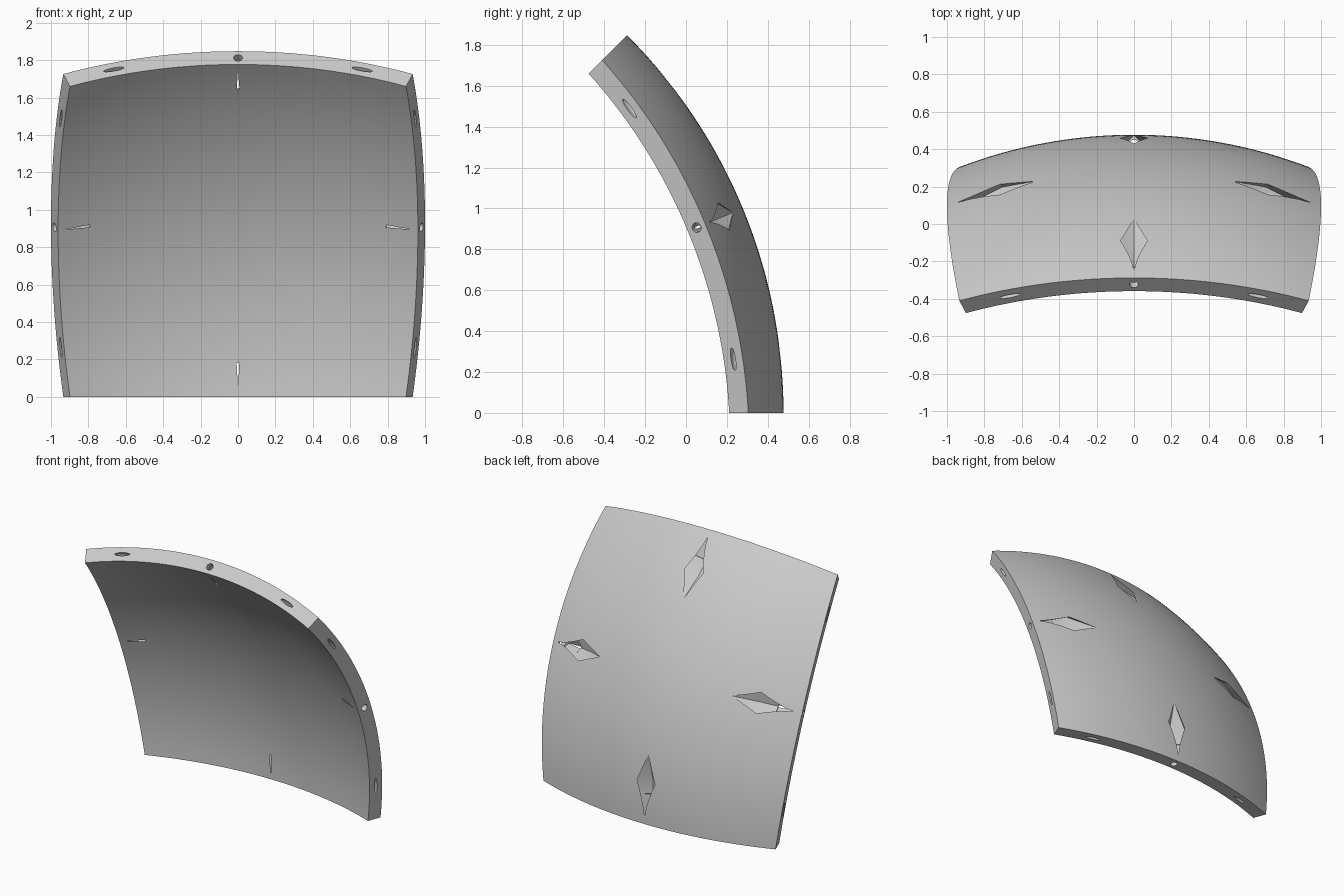
import bpy, bmesh, math
from mathutils import Vector, Matrix

if "Cube" in bpy.data.objects:
    bpy.data.objects.remove(bpy.data.objects["Cube"])

HALF = math.radians(22.5)            # half the angle each panel side spans
OUTER = 1 / math.sin(HALF)           # outer sphere radius
INNER = OUTER - 0.1
MID = (OUTER + INNER) / 2
CENTRE = Vector((0, -2.136, 0))      # centre of the sphere
RIGHT = Vector((1, 0, 0))
OUT = Vector((0, math.cos(HALF), math.sin(HALF)))
UP = Vector((0, -math.sin(HALF), math.cos(HALF)))

grey = bpy.data.materials.new("light_grey")
grey.use_nodes = True
grey.diffuse_color = (0.6, 0.6, 0.6, 1)
grey.node_tree.nodes["Principled BSDF"].inputs["Base Color"].default_value = (0.6, 0.6, 0.6, 1)


def make_object(name, bm):
    bmesh.ops.recalc_face_normals(bm, faces=bm.faces)
    mesh = bpy.data.meshes.new(name)
    bm.to_mesh(mesh)
    bm.free()
    mesh.materials.append(grey)
    obj = bpy.data.objects.new(name, mesh)
    bpy.context.scene.collection.objects.link(obj)
    return obj


def frame(origin, x, y, z):
    m = Matrix((x, y, z)).transposed().to_4x4()
    m.translation = origin
    return m


def edge_frames():
    """One frame per panel edge: x along it, y into the panel, z outward."""
    for k in range(4):
        turn = Matrix.Rotation(k * math.pi / 2, 3, OUT)
        side, along = turn @ UP, turn @ RIGHT
        radial = OUT * math.cos(HALF) + side * math.sin(HALF)
        inward = OUT * math.sin(HALF) - side * math.cos(HALF)
        yield along, inward, radial


# Curved panel: square patch of a thick sphere
bm = bmesh.new()
bmesh.ops.create_grid(bm, x_segments=40, y_segments=40, size=1)
for v in bm.verts:
    d = RIGHT * math.tan(v.co.x * HALF) + UP * math.tan(v.co.y * HALF) + OUT
    v.co = CENTRE + d.normalized() * OUTER
ext = bmesh.ops.extrude_face_region(bm, geom=bm.faces[:])
for v in ext["geom"]:
    if isinstance(v, bmesh.types.BMVert):
        v.co = CENTRE + (v.co - CENTRE) * (INNER / OUTER)
panel = make_object("curved_panel", bm)

# Fastener pockets: diamond sections (distance from edge, width, top, bottom)
SECTIONS = [(0.04, 0.047, 0.047, 0.050), (0.13, 0.060, 0.060, 0.058),
            (0.18, 0.072, 0.072, 0.063), (0.182, 0.072, 0.072, 0.052),
            (0.30, 0.104, 0.104, 0.045)]
bm = bmesh.new()
for along, inward, radial in edge_frames():
    m = frame(CENTRE + radial * MID, along, inward, radial)
    rings = [[bm.verts.new(m @ Vector(p)) for p in
              ((w, s, 0), (0, s, top), (-w, s, 0), (0, s, -low))]
             for s, w, top, low in SECTIONS]
    tip = bm.verts.new(m @ Vector((0, 0.49, 0.004)))
    bm.faces.new(rings[0])
    for i in range(4):
        j = (i + 1) % 4
        for a, b in zip(rings, rings[1:]):
            bm.faces.new((a[i], a[j], b[j], b[i]))
        bm.faces.new((rings[-1][i], rings[-1][j], tip))
pockets = make_object("pocket_cutter", bm)

# Edge holes: a round bore in the middle and a lens slot on each side
bm = bmesh.new()
for along, inward, radial in edge_frames():
    m = frame(CENTRE + radial * MID, along, inward, radial)
    bore = m @ Matrix.Rotation(math.pi / 2, 4, "X")
    bmesh.ops.create_cone(bm, cap_ends=True, segments=16, radius1=0.024,
                          radius2=0.024, depth=0.14, matrix=bore)
    for sign in (-1, 1):
        turn = Matrix.Rotation(sign * math.radians(15), 3, inward)
        r, t = turn @ radial, turn @ along
        slot = frame(CENTRE + r * MID, inward, r, t) @ Matrix.Diagonal((0.035, 0.012, 0.057, 1))
        bmesh.ops.create_uvsphere(bm, u_segments=8, v_segments=6, radius=1, matrix=slot)
holes = make_object("edge_hole_cutter", bm)

# Cut the panel and keep the finished mesh
for cutter in (pockets, holes):
    cutter.hide_render = True
    mod = panel.modifiers.new(cutter.name, "BOOLEAN")
    mod.operation, mod.solver, mod.object = "DIFFERENCE", "EXACT", cutter
depsgraph = bpy.context.evaluated_depsgraph_get()
cut_mesh = bpy.data.meshes.new_from_object(panel.evaluated_get(depsgraph))
panel.modifiers.clear()
panel.data = cut_mesh
for cutter in (pockets, holes):
    bpy.data.objects.remove(cutter)
cut_mesh.materials.clear()
cut_mesh.materials.append(grey)
for p in cut_mesh.polygons:
    p.material_index = 0

bpy.ops.object.select_all(action="DESELECT")
panel.select_set(True)
bpy.context.view_layer.objects.active = panel
bpy.ops.object.shade_smooth_by_angle(angle=math.radians(20))
